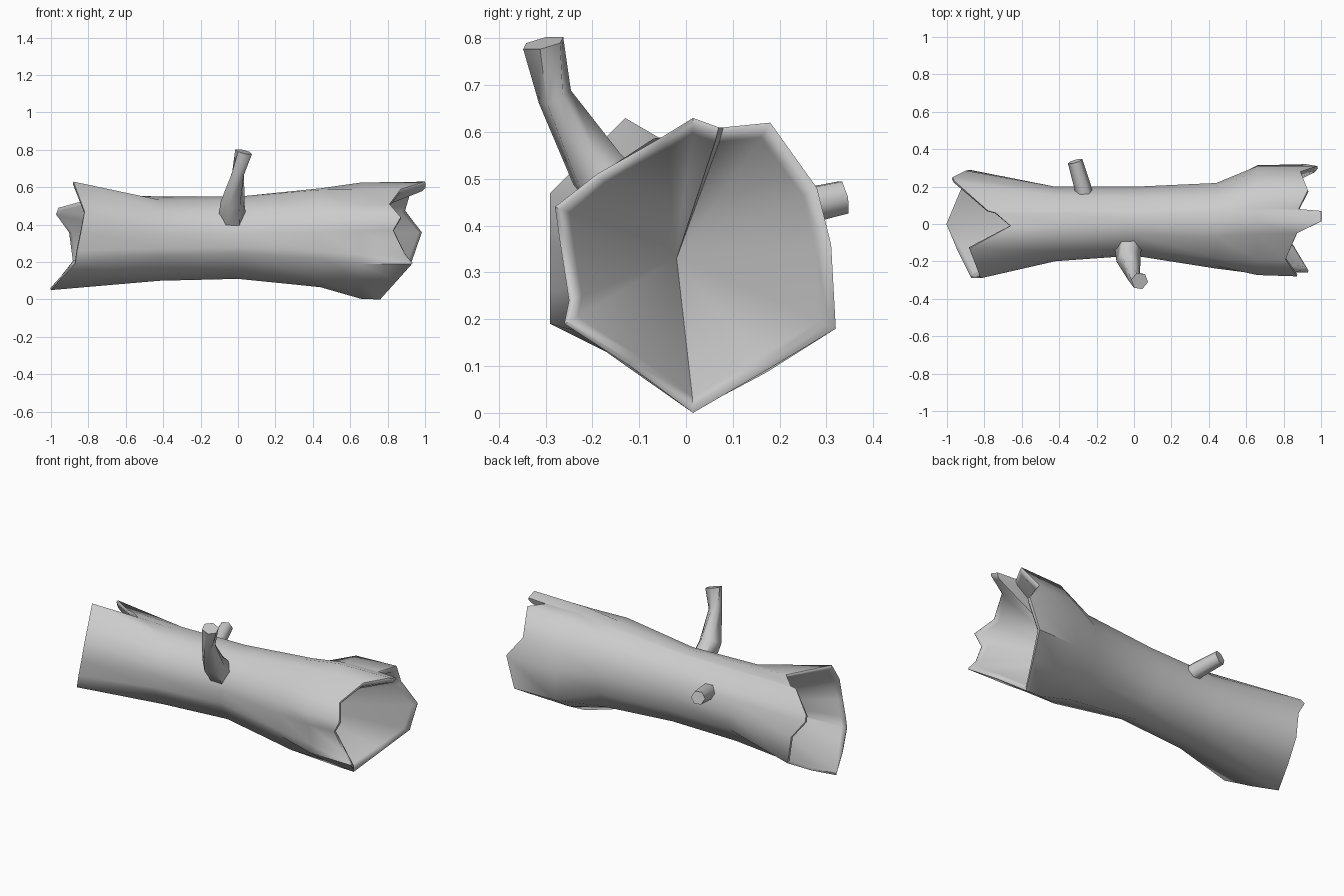
import bpy, bmesh, math
from mathutils import Vector

cube = bpy.data.objects.get("Cube")
if cube:
    bpy.data.objects.remove(cube)

bark = bpy.data.materials.new("grey_bark")
bark.use_nodes = True
bark.diffuse_color = (0.6, 0.6, 0.6, 1)
bark.node_tree.nodes["Principled BSDF"].inputs["Base Color"].default_value = (0.6, 0.6, 0.6, 1)

# Broken rims of both ends, from the bottom round the back, over the top, down the front
LEFT_RIM = [(-1, 0, .05), (-.94, .15, .12), (-.88, .29, .2), (-.9, .285, .36),
            (-.97, .25, .46), (-.96, .23, .49), (-.78, .07, .54), (-.74, .06, .54),
            (-.66, -.01, .56), (-.88, -.13, .63), (-.85, -.21, .55), (-.82, -.29, .47),
            (-.84, -.29, .36), (-.86, -.29, .26), (-.87, -.29, .19), (-.94, -.15, .12)]
RIGHT_RIM = [(.76, .015, 0), (.84, .17, .09), (.92, .32, .18), (.98, .31, .36),
             (.89, .28, .48), (.93, .18, .62), (.88, .08, .61), (1, .07, .61),
             (1, .015, .63), (.87, -.05, .59), (.81, -.19, .51), (.87, -.28, .44),
             (.83, -.27, .37), (.89, -.25, .24), (.93, -.26, .19), (.85, -.12, .1)]
LEFT = [Vector(p) for p in LEFT_RIM]
RIGHT = [Vector(p) for p in RIGHT_RIM]


def trunk_ring(x, centre_y, centre_z, ry, rz, ragged=0):
    """Oval ring whose points line up with the two rims; ragged blends to the right rim."""
    points = []
    for a, b in zip(LEFT, RIGHT):
        p = a.lerp(b, (x + 1) / 2)
        angle = math.atan2((p.z - .33) / rz, (p.y - centre_y) / ry)
        oval = Vector((x, centre_y + ry * math.cos(angle), centre_z + rz * math.sin(angle)))
        points.append(oval.lerp(Vector((x, b.y, b.z)), ragged))
    return points


def shrink(rim, scale, shift):
    """Copy of a rim pulled toward the trunk axis and moved along it."""
    return [Vector((p.x + shift, p.y * scale, .33 + (p.z - .33) * scale)) for p in rim]


def loft(name, rings, start=None, end=None):
    """Skin a row of rings; each end closes to a point or to a flat cap."""
    bm = bmesh.new()
    loops = [[bm.verts.new(p) for p in ring] for ring in rings]
    n = len(loops[0])
    for a, b in zip(loops, loops[1:]):
        for i in range(n):
            j = (i + 1) % n
            bm.faces.new((a[i], a[j], b[j], b[i]))
    for loop, tip in ((loops[0], start), (loops[-1], end)):
        if tip is None:
            bm.faces.new(loop)
        else:
            apex = bm.verts.new(tip)
            for i in range(n):
                bm.faces.new((loop[i], loop[(i + 1) % n], apex))
    bmesh.ops.recalc_face_normals(bm, faces=bm.faces)
    mesh = bpy.data.meshes.new(name)
    bm.to_mesh(mesh)
    bm.free()
    mesh.materials.append(bark)
    obj = bpy.data.objects.new(name, mesh)
    bpy.context.collection.objects.link(obj)
    bpy.ops.object.select_all(action="DESELECT")
    obj.select_set(True)
    bpy.context.view_layer.objects.active = obj
    bpy.ops.object.shade_smooth_by_angle(angle=math.radians(60))
    return obj


def branch(name, stations, sides=6):
    """Tapered, bent tube through (centre, radius) stations."""
    centres = [Vector(c) for c, r in stations]
    rings = []
    for k, (c, r) in enumerate(stations):
        along = centres[min(k + 1, len(centres) - 1)] - centres[max(k - 1, 0)]
        turn = along.to_track_quat("Z", "Y")
        rings.append([centres[k] + turn @ Vector((r * math.cos(math.tau * i / sides),
                                                  r * math.sin(math.tau * i / sides), 0))
                      for i in range(sides)])
    return loft(name, rings)


# Hollow trunk: cavity, rim, bark, rim, cavity
loft("hollow_trunk", [
    shrink(LEFT, .9, .015),
    shrink(LEFT, .96, -.003),
    LEFT,
    trunk_ring(-.42, 0, .325, .2, .225),
    trunk_ring(0, .015, .33, .185, .22),
    trunk_ring(.44, -.01, .33, .23, .265),
    trunk_ring(.66, .03, .31, .28, .29, .85),
    RIGHT,
    shrink(RIGHT, .96, .003),
    shrink(RIGHT, .89, -.015),
], start=(-.35, 0, .33), end=(.35, -.02, .33))

# Broken branch stubs
branch("front_branch", [((-.03, -.1, .42), .075), ((-.03, -.19, .52), .065),
                        ((0, -.28, .675), .037), ((.03, -.305, .79), .047)])
branch("back_branch", [((-.26, .13, .41), .05), ((-.275, .2, .43), .045),
                       ((-.315, .335, .46), .04)])
